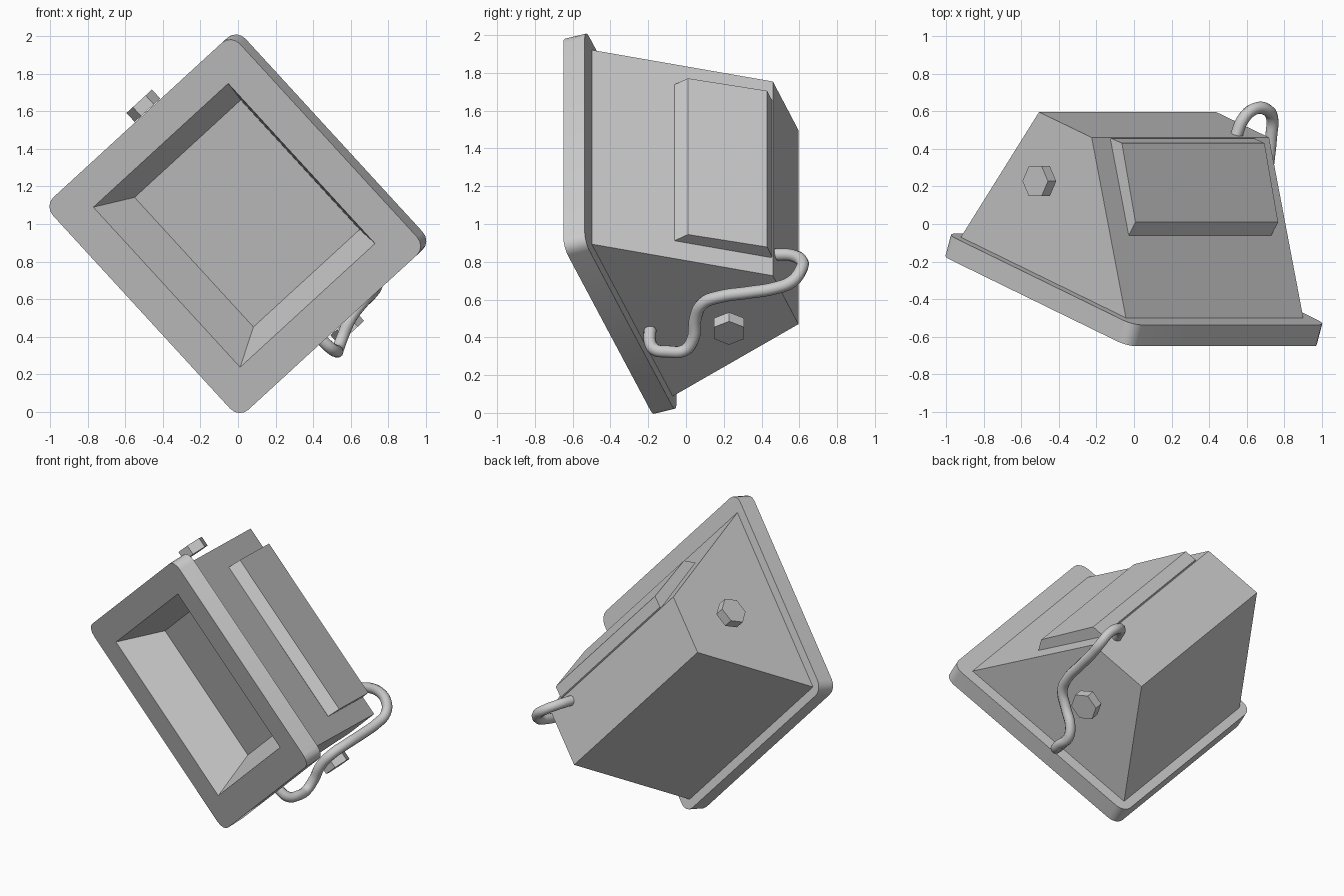
import bpy, bmesh, math
from mathutils import Matrix, Vector

if "Cube" in bpy.data.objects:
    bpy.data.objects.remove(bpy.data.objects["Cube"])

# Whole lamp is turned about y; the front frame also leans back about its own long edge
TURN = Matrix.Rotation(math.atan2(.737, .676), 4, 'Y')
FRAME = TURN @ Matrix.Translation((-.7385, -.4065, .656)) @ Matrix.Rotation(math.radians(19.8), 4, 'X')
END_MIN, END_MAX = -1.445, -.05


def loft(name, matrix, ring_a, ring_b, smooth=False):
    """Closed solid between two rings with equal point counts."""
    bm = bmesh.new()
    a = [bm.verts.new(matrix @ Vector(p)) for p in ring_a]
    b = [bm.verts.new(matrix @ Vector(p)) for p in ring_b]
    n = len(a)
    bm.faces.new(a)
    bm.faces.new(b[::-1])
    for i in range(n):
        j = (i + 1) % n
        bm.faces.new((a[j], a[i], b[i], b[j]))
    bmesh.ops.recalc_face_normals(bm, faces=bm.faces)
    mesh = bpy.data.meshes.new(name)
    bm.to_mesh(mesh)
    bm.free()
    ob = bpy.data.objects.new(name, mesh)
    bpy.context.collection.objects.link(ob)
    if smooth:
        bpy.ops.object.select_all(action='DESELECT')
        ob.select_set(True)
        bpy.context.view_layer.objects.active = ob
        bpy.ops.object.shade_smooth_by_angle(angle=math.radians(30))
    return ob


def extrude_profile(name, profile, s0, s1):
    """Extrude a (y, w) profile along the lamp's long direction."""
    return loft(name, TURN, [(s0, y, w) for y, w in profile],
                [(s1, y, w) for y, w in profile])


def rect(hs, hv, n):
    return [(-hs - .007, n, -hv), (hs - .007, n, -hv), (hs - .007, n, hv), (-hs - .007, n, hv)]


def rounded_rect(hs, hv, r, n, seg=4):
    pts = []
    for k, (sx, sv) in enumerate(((1, 1), (-1, 1), (-1, -1), (1, -1))):
        for i in range(seg + 1):
            t = math.radians(90 * k + 90 * i / seg)
            pts.append((sx * (hs - r) + r * math.cos(t), n, sv * (hv - r) + r * math.sin(t)))
    return pts


# Front frame with rounded corners
rim = loft('front_frame', FRAME, rounded_rect(.7665, .717, .07, 0),
           rounded_rect(.7665, .717, .07, .12), smooth=True)

# Wedge housing, its front sunk slightly into the frame
body = extrude_profile('housing', [(-.53, 1.275), (.46, 1.02), (.595, .64), (-.095, .055)],
                       END_MIN, END_MAX)

# Raised cover on the upper face
extrude_profile('cover_plate', [(-.06, 1.155), (.01, 1.203), (.43, 1.105), (.455, 1.03),
                                (.44, 1.0), (-.04, 1.12)], -1.3, -.178)

# Tapered recess in the front
cutter = loft('recess_cutter', FRAME, rect(.5975, .537, -.05), rect(.4675, .407, .275))
cutter.hide_render = True
cutter.display_type = 'WIRE'
for ob in (rim, body):
    mod = ob.modifiers.new('recess', 'BOOLEAN')
    mod.operation = 'DIFFERENCE'
    mod.solver = 'EXACT'
    mod.object = cutter
    # bake the cut so the helper can go
    bpy.context.view_layer.objects.active = ob
    bpy.ops.object.modifier_apply(modifier=mod.name)
bpy.data.objects.remove(cutter)

# Hex bolt heads at both ends
hexagon = [(.228 + .092 * math.sin(math.radians(60 * i)),
            .73 + .092 * math.cos(math.radians(60 * i))) for i in range(6)]
for name, s0, s1 in (('bolt_left', -1.573, -1.508), ('bolt_right', .031, .096)):
    extrude_profile(name, hexagon, s0, s1)

# Bent tube along the lower end, given as world points
path = [(.40, -.19, .44), (.455, -.19, .375), (.50, -.165, .335), (.525, -.10, .325),
        (.53, -.01, .33), (.55, .035, .385), (.60, .05, .50), (.66, .09, .58),
        (.695, .18, .615), (.715, .33, .637), (.73, .47, .66), (.735, .56, .695),
        (.71, .605, .75), (.65, .615, .80), (.585, .565, .833), (.54, .46, .838)]
curve = bpy.data.curves.new('bent_tube', 'CURVE')
curve.dimensions = '3D'
curve.bevel_depth = .033
curve.bevel_resolution = 3
curve.use_fill_caps = True
curve.resolution_u = 5
spline = curve.splines.new('BEZIER')
spline.bezier_points.add(len(path) - 1)
for bp, p in zip(spline.bezier_points, path):
    bp.co = p
    bp.handle_left_type = bp.handle_right_type = 'AUTO'
bpy.context.collection.objects.link(bpy.data.objects.new('bent_tube', curve))
